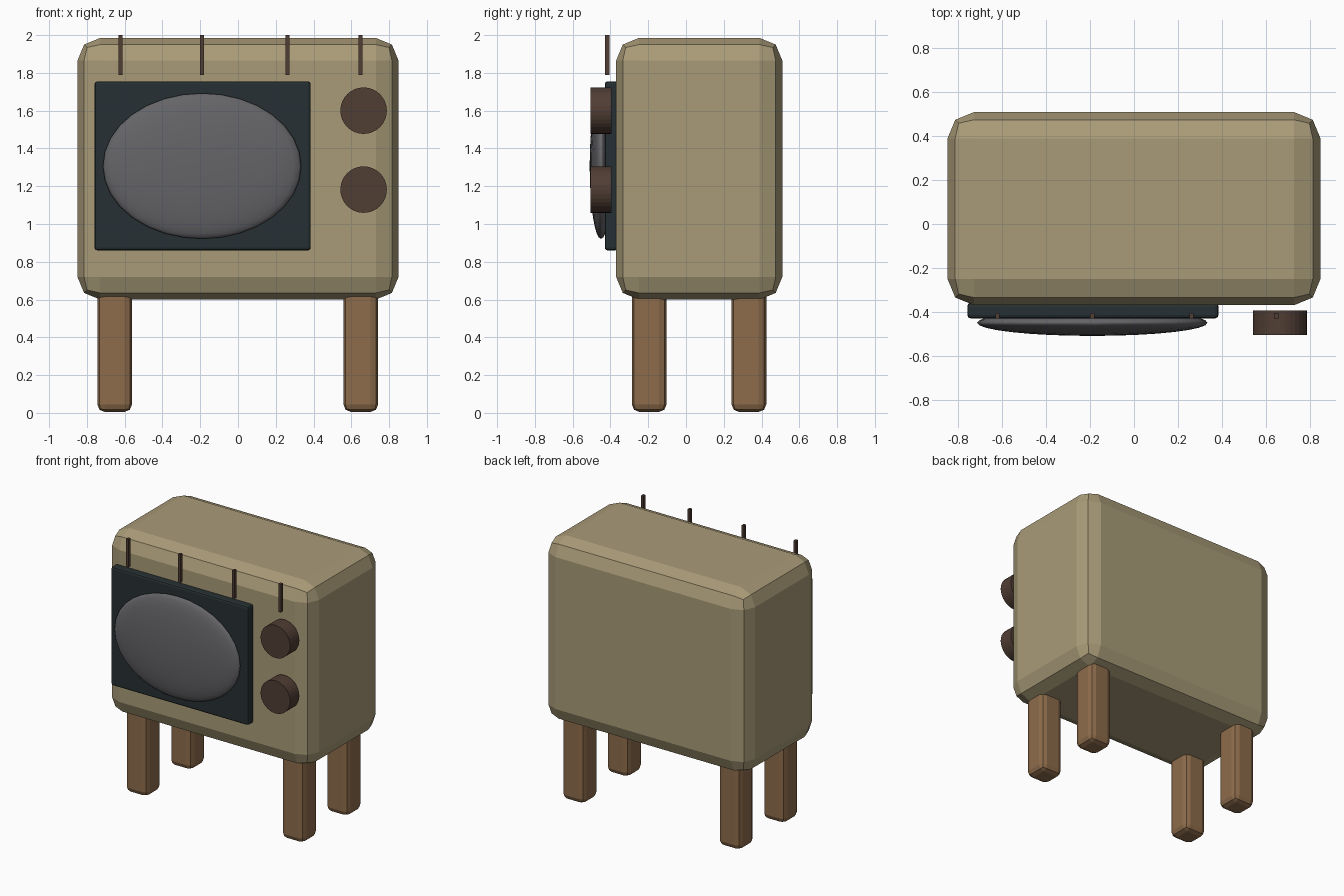
import bpy
from math import pi

if "Cube" in bpy.data.objects:
    bpy.data.objects.remove(bpy.data.objects["Cube"])


def material(name, r, g, b):
    m = bpy.data.materials.new(name)
    m.diffuse_color = (r, g, b, 1)
    m.use_nodes = True
    m.node_tree.nodes["Principled BSDF"].inputs["Base Color"].default_value = m.diffuse_color
    return m


CASE = material("tan", 0.40, 0.33, 0.19)
WOOD = material("wood", 0.27, 0.15, 0.07)
DARK = material("dark", 0.02, 0.03, 0.033)
GLASS = material("glass", 0.13, 0.13, 0.14)
BROWN = material("brown", 0.08, 0.047, 0.034)


def finish(name, mat):
    ob = bpy.context.object
    ob.name = name
    ob.data.materials.append(mat)
    return ob


def box(name, lo, hi, mat, bevel=0.0, segments=2):
    """Box between two corners, with optional rounded edges."""
    bpy.ops.mesh.primitive_cube_add(
        size=1, location=[(a + b) / 2 for a, b in zip(lo, hi)])
    ob = finish(name, mat)
    ob.scale = [b - a for a, b in zip(lo, hi)]
    bpy.ops.object.transform_apply(location=False, rotation=False, scale=True)
    if bevel:
        mod = ob.modifiers.new("bevel", 'BEVEL')
        mod.width = bevel
        mod.segments = segments
    return ob


# Cabinet
box("cabinet", (-0.85, -0.37, 0.60), (0.85, 0.51, 1.985), CASE, 0.12)

# Legs
for side, x in (("left", -0.653), ("right", 0.65)):
    for end, y in (("front", -0.195), ("back", 0.333)):
        box(f"{end}_{side}_leg", (x - 0.092, y - 0.092, 0.005),
            (x + 0.092, y + 0.092, 0.66), WOOD, 0.04)

# Screen surround and bulging glass
box("screen_surround", (-0.76, -0.43, 0.86), (0.385, -0.36, 1.755), DARK, 0.015)
bpy.ops.mesh.primitive_uv_sphere_add(
    segments=32, ring_count=16, radius=1, location=(-0.19, -0.45, 1.307))
glass = finish("screen_glass", GLASS)
glass.scale = (0.525, 0.06, 0.385)
bpy.ops.object.transform_apply(location=False, rotation=False, scale=True)
bpy.ops.object.shade_smooth()

# Control knobs
for name, z in (("upper_knob", 1.60), ("lower_knob", 1.182)):
    bpy.ops.mesh.primitive_cylinder_add(
        vertices=32, radius=0.123, depth=0.11,
        location=(0.665, -0.45, z), rotation=(pi / 2, 0, 0))
    finish(name, BROWN)

# Thin upright rods along the top front
for i, x in enumerate((-0.622, -0.19, 0.262, 0.648)):
    box(f"rod_{i + 1}", (x - 0.01, -0.43, 1.788),
        (x + 0.01, -0.405, 2.0), BROWN)
